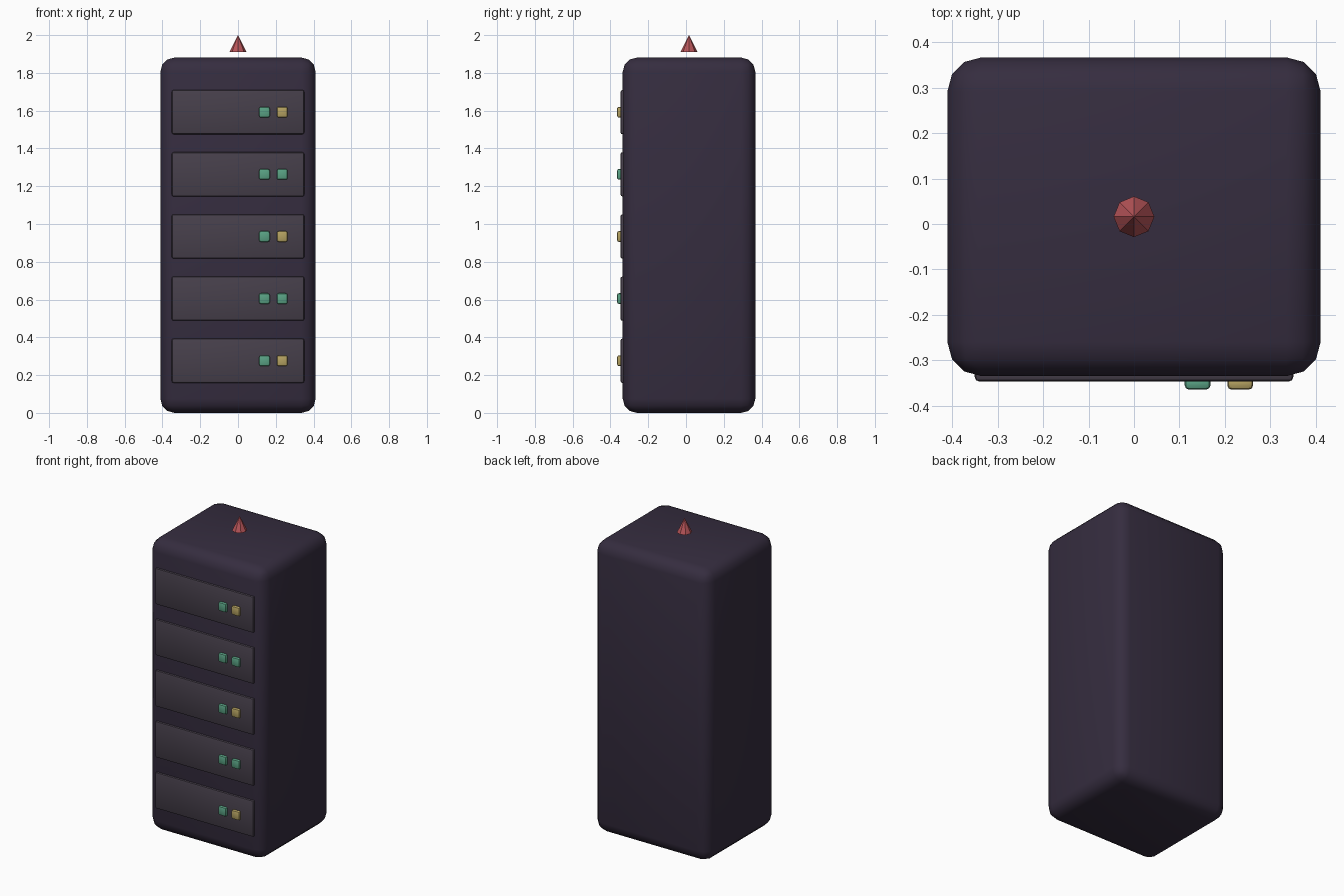
import bpy, bmesh, math
from mathutils import Vector

if "Cube" in bpy.data.objects:
    bpy.data.objects.remove(bpy.data.objects["Cube"])


def material(name, rgb):
    m = bpy.data.materials.new(name)
    m.diffuse_color = (*rgb, 1.0)
    m.use_nodes = True
    m.node_tree.nodes["Principled BSDF"].inputs["Base Color"].default_value = m.diffuse_color
    return m


CASE = material("dark_case", (0.036, 0.026, 0.05))
PANEL = material("panel_grey", (0.062, 0.05, 0.07))
GREEN = material("light_green", (0.10, 0.36, 0.23))
YELLOW = material("light_yellow", (0.46, 0.36, 0.12))
RED = material("beacon_red", (0.48, 0.09, 0.10))


def rounded_box(name, lo, hi, radius, segments, mat):
    """Box between two corners with all edges rounded."""
    lo, hi = Vector(lo), Vector(hi)
    centre, size = (lo + hi) / 2, hi - lo
    bm = bmesh.new()
    bmesh.ops.create_cube(bm, size=1.0)
    bmesh.ops.scale(bm, vec=size, verts=bm.verts)
    bmesh.ops.bevel(bm, geom=bm.edges[:], offset=radius, segments=segments,
                    profile=0.5, affect='EDGES')
    mesh = bpy.data.meshes.new(name)
    bm.to_mesh(mesh)
    bm.free()
    ob = bpy.data.objects.new(name, mesh)
    ob.location = centre
    mesh.materials.append(mat)
    bpy.context.collection.objects.link(ob)
    bpy.ops.object.select_all(action='DESELECT')
    ob.select_set(True)
    bpy.context.view_layer.objects.active = ob
    bpy.ops.object.shade_smooth_by_angle(angle=math.radians(40))
    return ob


# Cabinet
rounded_box("cabinet", (-0.411, -0.335, 0), (0.411, 0.367, 1.881), 0.075, 3, CASE)

# Front panels, each with two indicator lights
for i in range(5):
    z = 0.276 + i * 0.329
    rounded_box(f"panel_{i + 1}", (-0.351, -0.347, z - 0.117),
                (0.351, -0.307, z + 0.117), 0.01, 2, PANEL)
    right = YELLOW if i % 2 == 0 else GREEN
    for side, x, mat in (("left", 0.14, GREEN), ("right", 0.234, right)):
        rounded_box(f"light_{side}_{i + 1}", (x - 0.0285, -0.365, z - 0.0285),
                    (x + 0.0285, -0.337, z + 0.0285), 0.01, 2, mat)

# Beacon cone hovering just above the roof
bpy.ops.mesh.primitive_cone_add(vertices=8, radius1=0.045, radius2=0, depth=0.09,
                                location=(0, 0.016, 1.955))
beacon = bpy.context.object
beacon.name = "roof_beacon"
beacon.data.materials.append(RED)
